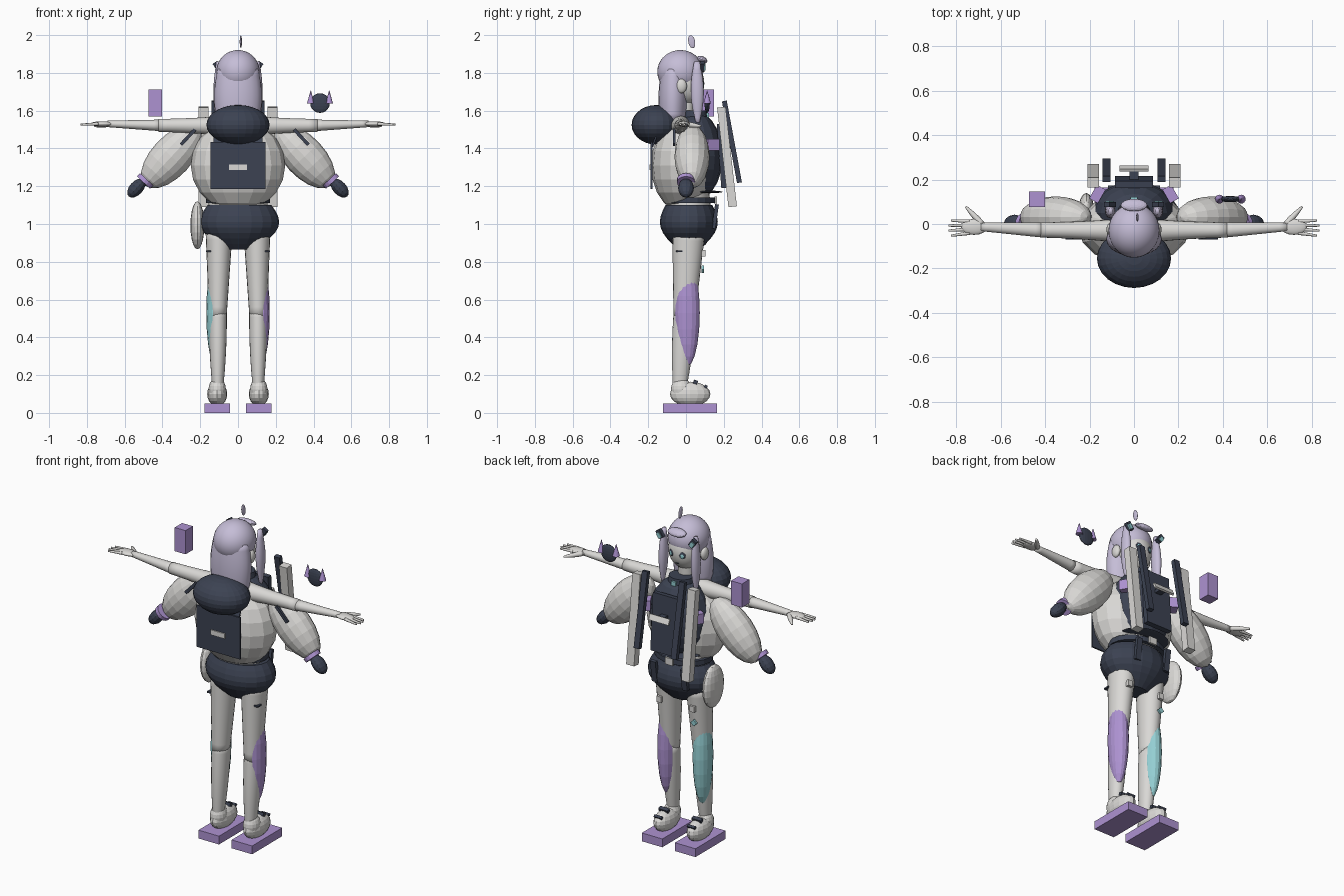
import bpy, bmesh, math
from mathutils import Vector

if "Cube" in bpy.data.objects:
    bpy.data.objects.remove(bpy.data.objects["Cube"])


def material(name, *rgb):
    mat = bpy.data.materials.new(name)
    mat.use_nodes = True
    mat.diffuse_color = (*rgb, 1)
    mat.node_tree.nodes["Principled BSDF"].inputs["Base Color"].default_value = (*rgb, 1)
    return mat


pale = material("pale_grey", .7, .69, .67)
lilac = material("lilac_hair", .56, .51, .68)
purple = material("purple", .42, .29, .64)
teal = material("teal", .3, .63, .66)
dark = material("dark_slate", .045, .055, .085)


def finish(bm, name, mat, location=(0, 0, 0), pitch=0, roll=0, yaw=0, smooth=False):
    """Turn a bmesh into an object; angles are degrees about x, y and z."""
    bmesh.ops.recalc_face_normals(bm, faces=bm.faces)
    for face in bm.faces:
        face.smooth = smooth
    mesh = bpy.data.meshes.new(name)
    bm.to_mesh(mesh)
    bm.free()
    mesh.materials.append(mat)
    part = bpy.data.objects.new(name, mesh)
    part.location = location
    part.rotation_euler = [math.radians(angle) for angle in (pitch, roll, yaw)]
    bpy.context.collection.objects.link(part)


def ball(name, mat, location, radii, segments=16, **options):
    bm = bmesh.new()
    bmesh.ops.create_uvsphere(bm, u_segments=segments, v_segments=segments // 2 + 2, radius=1)
    bmesh.ops.scale(bm, vec=radii, verts=bm.verts)
    finish(bm, name, mat, location, **options)


def box(name, mat, location, size, **options):
    bm = bmesh.new()
    bmesh.ops.create_cube(bm, size=1)
    bmesh.ops.scale(bm, vec=size, verts=bm.verts)
    finish(bm, name, mat, location, **options)


def cone(name, mat, location, bottom, top, depth, **options):
    bm = bmesh.new()
    bmesh.ops.create_cone(bm, cap_ends=True, segments=16, radius1=bottom, radius2=top, depth=depth)
    finish(bm, name, mat, location, **options)


def limb(name, mat, start, end, first, last, bulge=0, flat=1, side=1, smooth=True):
    """Tapered tube with a sine bulge; flat scales its second cross axis."""
    start, end = Vector(start), Vector(end)
    start.x *= side
    end.x *= side
    axis = (end - start).normalized()
    across = Vector((0, 1, 0)) if abs(axis.x) > abs(axis.z) else Vector((1, 0, 0))
    across = (across - axis * across.dot(axis)).normalized()
    depth = axis.cross(across) * flat
    steps, sides = 8, 20
    bm = bmesh.new()
    rings = []
    for step in range(steps + 1):
        t = step / steps
        radius = first + (last - first) * t + bulge * math.sin(math.pi * t)
        turns = [math.tau * i / sides for i in range(sides)]
        rings.append([bm.verts.new(start.lerp(end, t) + radius * (across * math.cos(a) + depth * math.sin(a)))
                      for a in turns])
    for low, high in zip(rings, rings[1:]):
        for i in range(sides):
            bm.faces.new((low[i - 1], low[i], high[i], high[i - 1]))
    bm.faces.new(rings[0])
    bm.faces.new(rings[-1])
    finish(bm, name, mat, smooth=smooth)


# Head, face and hair
ball("hair_cap", lilac, (0, -.03, 1.806), (.115, .122, .115), segments=32, smooth=True)
ball("face", pale, (0, 0, 1.745), (.096, .097, .115), segments=32, smooth=True)
limb("back_hair", lilac, (0, -.065, 1.82), (0, -.07, 1.55), .108, .115, bulge=.014, flat=.62)
ball("fringe", lilac, (0, .085, 1.87), (.06, .03, .018), pitch=-25)
ball("hair_sprig", lilac, (.015, .03, 1.965), (.006, .018, .035), pitch=12)
ball("mouth", dark, (0, .082, 1.685), (.012, .004, .004))
limb("neck", pale, (0, -.01, 1.5), (0, 0, 1.68), .05, .042)

# Torso, jacket and vest
limb("torso", pale, (0, .02, 1), (0, -.02, 1.55), .16, .08, bulge=.02, flat=.75)
ball("jacket", pale, (0, -.02, 1.31), (.25, .165, .245))
ball("vest", dark, (0, .05, 1.36), (.185, .145, .235))
limb("collar", dark, (0, .045, 1.5), (0, .045, 1.6), .09, .07, flat=.9, smooth=False)
ball("hood", dark, (0, -.155, 1.525), (.167, .133, .105), segments=24)
box("back_panel", dark, (0, -.183, 1.31), (.29, .009, .25))
box("back_panel_top", dark, (0, -.165, 1.445), (.26, .009, .08), pitch=-20)
box("back_tag", pale, (0, -.19, 1.3), (.095, .008, .03))
box("chest_panel", dark, (0, .19, 1.36), (.17, .03, .34), pitch=4)
box("chest_plate", pale, (0, .25, 1.41), (.13, .012, .035), pitch=25)
box("chest_plate_mount", dark, (0, .225, 1.41), (.04, .05, .02))
box("collar_clip", teal, (0, .115, 1.575), (.03, .012, .025))
ball("vest_rim", dark, (0, .085, 1.17), (.15, .11, .008))

# Shorts, belt and pouch
limb("shorts", dark, (.008, .015, .865), (.008, .015, 1.1), .08, .17, bulge=.08, flat=.73, smooth=False)
limb("belt", dark, (0, .02, 1.11), (0, .02, 1.14), .17, .17, flat=.8, smooth=False)
box("belt_buckle", pale, (0, .158, 1.125), (.05, .012, .04))
ball("side_pouch", pale, (-.215, .05, .993), (.037, .09, .127))

for side, word in ((1, "left"), (-1, "right")):
    # Hair tails, ears, eyes and clips
    limb(word + "_hair_tail", lilac, (.105, .058, 1.86), (.11, .062, 1.52), .01, .004,
         bulge=.016, flat=1.5, side=side)
    ball(word + "_ear", pale, (side * .106, -.025, 1.73), (.018, .03, .038), smooth=True)
    ball(word + "_eye", dark, (side * .037, .087, 1.74), (.018, .006, .02), yaw=-side * 22)
    ball(word + "_iris", teal, (side * .038, .091, 1.737), (.011, .004, .013), yaw=-side * 22)
    box(word + "_hair_clip", dark, (side * .108, .088, 1.835), (.03, .022, .05), roll=side * 35)
    box(word + "_hair_clip_gem", teal, (side * .11, .1, 1.83), (.022, .009, .03), roll=side * 35)

    # Bare arm and hand
    limb(word + "_upper_arm", pale, (.05, -.03, 1.52), (.42, -.027, 1.522), .055, .034, bulge=-.004, side=side)
    limb(word + "_forearm", pale, (.41, -.027, 1.522), (.69, -.013, 1.53), .034, .019, flat=.9, side=side)
    ball(word + "_palm", pale, (side * .72, -.013, 1.53), (.06, .036, .014), smooth=True)
    for finger in range(4):
        spread = .012 - finger * .0175
        reach = .84 - .011 * abs(finger - 1.5)
        limb(f"{word}_finger_{finger + 1}", pale, (.74, spread, 1.53), (reach, spread * 1.3, 1.526),
             .009, .005, side=side)
    limb(word + "_thumb", pale, (.685, 0, 1.528), (.758, .078, 1.518), .014, .005, bulge=.003, side=side)

    # Puffed sleeve, cuff and glove share one slope
    slope = -side * 43
    ball(word + "_sleeve", pale, (side * .352, .032, 1.357), (.107, .093, .208), roll=slope)
    cone(word + "_cuff", purple, (side * .492, 0, 1.228), .048, .048, .024, roll=slope)
    ball(word + "_glove", dark, (side * .538, 0, 1.19), (.036, .042, .06), segments=12, roll=slope)
    box(word + "_sleeve_strap", dark, (side * .3 + .035, -.062, 1.46), (.018, .014, .11), roll=slope)

    # Harness rails
    box(word + "_rail", pale, (side * .183, .217, 1.355), (.052, .045, .53), pitch=6.5)
    box(word + "_inner_rail", dark, (side * .123, .243, 1.435), (.036, .026, .44), pitch=10.5)
    box(word + "_lining", purple, (side * .165, .135, 1.42), (.045, .07, .06), yaw=side * 30)

    # Leg, coloured leg guard and straps
    limb(word + "_thigh", pale, (.1, .015, .97), (.107, -.01, .5), .072, .046, flat=1.22, side=side)
    limb(word + "_calf", pale, (.106, -.005, .56), (.107, -.035, .1), .047, .026,
         bulge=.007, flat=1.25, side=side)
    guard = purple if side > 0 else teal
    ball(word + "_leg_guard", guard, (side * .117, .006, .53), (.051, .067, .285))
    box(word + "_garter", dark, (side * .152, -.035, .855), (.035, .035, .009))
    box(word + "_garter_clip", pale, (side * .11, .092, .845), (.03, .02, .035))
    box(word + "_hip_strap", dark, (side * .1, .155, 1.04), (.035, .02, .13), pitch=-8)

    # Shoe
    box(word + "_sole", purple, (side * .11, .022, .025), (.136, .285, .05))
    ball(word + "_shoe", pale, (side * .11, .022, .1), (.053, .107, .065))
    ball(word + "_shoe_cuff", pale, (side * .11, -.025, .125), (.046, .055, .06))
    box(word + "_shoe_strap", dark, (side * .11, .05, .163), (.06, .022, .02), pitch=-20)
    box(word + "_toe_strap", dark, (side * .11, .105, .14), (.05, .015, .015), pitch=-35)

    # Horns of the floating disc
    cone(word + "_floating_horn", purple, (.434 + side * .049, .112, 1.672), .02, .001, .07)

box("thigh_gem", teal, (-.115, .088, .76), (.028, .012, .028), roll=45)

# Floating box and disc
box("floating_box", purple, (-.438, .112, 1.64), (.072, .07, .142))
ball("floating_disc", dark, (.434, .112, 1.64), (.052, .014, .052))
